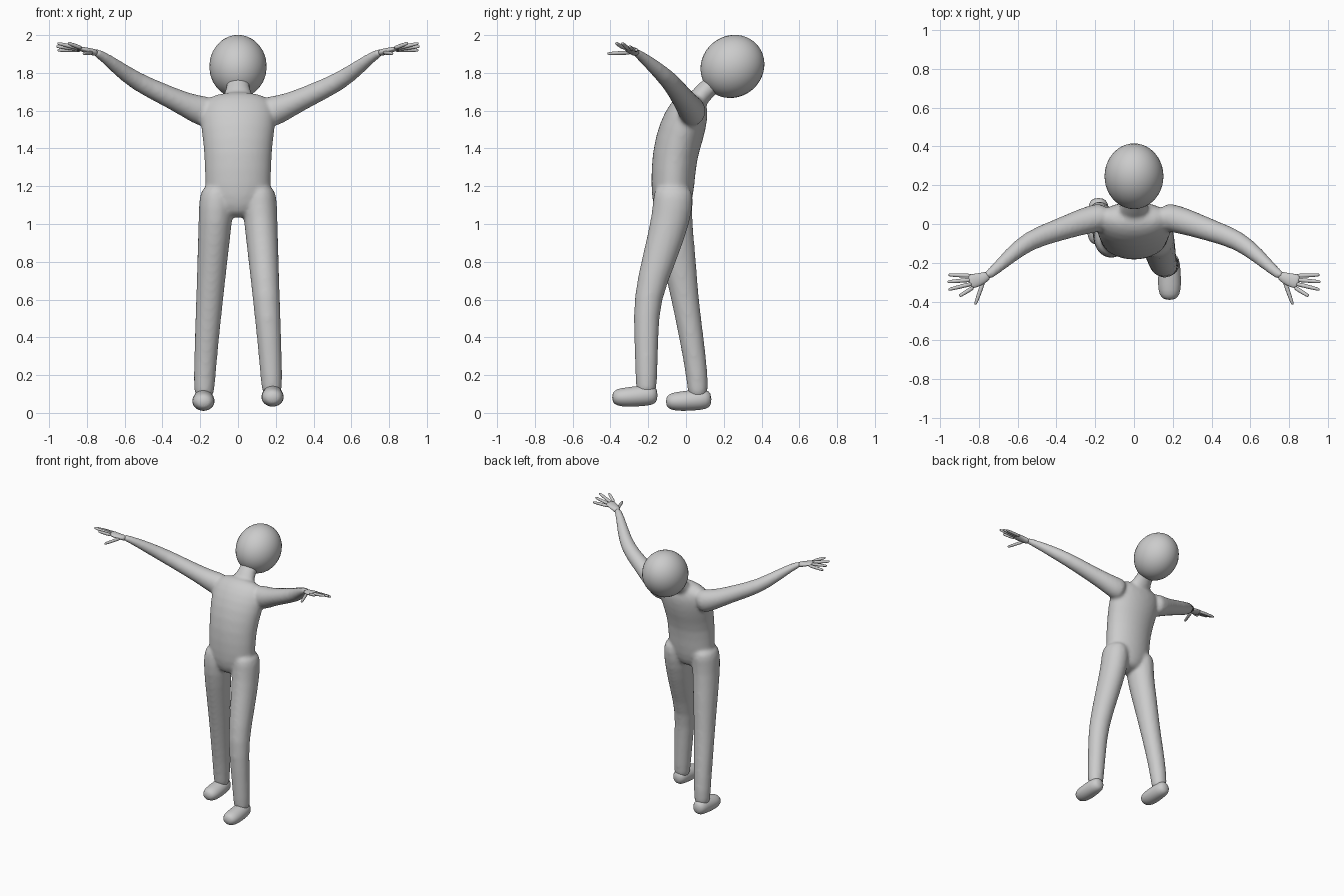
import bpy, bmesh, math
from mathutils import Vector

cube = bpy.data.objects.get("Cube")
if cube:
    bpy.data.objects.remove(cube)

grey = bpy.data.materials.new("plain_grey")
grey.use_nodes = True
grey.diffuse_color = (0.6, 0.6, 0.6, 1)
grey.node_tree.nodes["Principled BSDF"].inputs["Base Color"].default_value = (0.6, 0.6, 0.6, 1)

X, Z = Vector((1, 0, 0)), Vector((0, 0, 1))
SIDES = 16


def loft(bm, rings, ref):
    """Closed tube through rings of (centre, radius along ref, other radius)."""
    points = [Vector(r[0]) for r in rings]
    loops = []
    for i, (centre, a, b) in enumerate(rings):
        before, after = points[max(i - 1, 0)], points[min(i + 1, len(points) - 1)]
        tangent = (after - before).normalized()
        u = (ref - tangent * ref.dot(tangent)).normalized()
        v = tangent.cross(u)
        loop = []
        for k in range(SIDES):
            t = math.tau * k / SIDES
            loop.append(bm.verts.new(points[i] + u * a * math.cos(t) + v * b * math.sin(t)))
        loops.append(loop)
    for low, high in zip(loops, loops[1:]):
        for k in range(SIDES):
            n = (k + 1) % SIDES
            bm.faces.new((low[k], low[n], high[n], high[k]))
    bm.faces.new(loops[0][::-1])
    bm.faces.new(loops[-1])


def finish(bm, name, levels=1):
    bmesh.ops.recalc_face_normals(bm, faces=bm.faces)
    for face in bm.faces:
        face.smooth = True
    mesh = bpy.data.meshes.new(name)
    bm.to_mesh(mesh)
    bm.free()
    mesh.materials.append(grey)
    obj = bpy.data.objects.new(name, mesh)
    bpy.context.collection.objects.link(obj)
    if levels:
        obj.modifiers.new("soft", "SUBSURF").levels = levels
        obj.modifiers["soft"].render_levels = levels
    return obj


body = bmesh.new()

# Torso, leaning back at the shoulders
torso = [(-.07, 1.03, .06, .07), (-.075, 1.1, .16, .105), (-.07, 1.2, .182, .118),
         (-.063, 1.36, .178, .122), (-.022, 1.5, .2, .128), (.015, 1.6, .205, .11),
         (.04, 1.65, .18, .085), (.06, 1.685, .12, .045)]
loft(body, [((0, y, z), a, b) for y, z, a, b in torso], X)

# Neck
loft(body, [((0, .05, 1.64), .1, .06), ((0, .09, 1.695), .07, .052),
            ((0, .13, 1.73), .06, .052), ((0, .2, 1.79), .07, .06)], X)

# Legs in a walking pose: forward left, rear right
for side, knee, ankle, low in ((1, -.21, -.21, .08), (-1, -.005, .063, .06)):
    middle = (-.07 + knee) / 2
    loft(body, [((side * .115, -.065, 1.21), .07, .095), ((side * .115, -.068, 1.14), .094, .11),
                ((side * .118, -.075, 1.04), .092, .106), ((side * .135, middle, .82), .082, .092),
                ((side * .15, knee, .6), .073, .073), ((side * .165, (knee + ankle) / 2, .4), .066, .066),
                ((side * .178, ankle, .17), .058, .058), ((side * .18, ankle, low), .054, .054)], X)

# Arms reaching up and forward
for side in (1, -1):
    arm = [(.13, .045, 1.585, .085, .07), (.2, .03, 1.6, .082, .075), (.28, .008, 1.633, .064, .068),
           (.4, -.035, 1.69, .056, .058), (.54, -.082, 1.755, .05, .052),
           (.64, -.165, 1.83, .04, .041), (.73, -.25, 1.9, .025, .027), (.77, -.275, 1.915, .02, .026)]
    loft(body, [((side * x, y, z), a, b) for x, y, z, a, b in arm], Z)

# Blend torso, neck and limbs into one skin
skin = finish(body, "body")
remesh = skin.modifiers.new("blend", "REMESH")
remesh.mode = "VOXEL"
remesh.voxel_size = .011
remesh.use_smooth_shade = True
relax = skin.modifiers.new("relax", "SMOOTH")
relax.factor = .5
relax.iterations = 10

# Head
bm = bmesh.new()
bmesh.ops.create_uvsphere(bm, u_segments=32, v_segments=20, radius=1)
head = finish(bm, "head", 0)
head.scale = (.152, .162, .174)
head.rotation_euler.x = math.radians(-50)
head.location = (0, .246, 1.834)

# Feet
for name, side, heel, floor in (("left_foot", 1, -.15, .03), ("right_foot", -1, .135, .008)):
    bm = bmesh.new()
    foot = [(0, .065, .025, .03), (.025, .065, .053, .055), (.09, .06, .058, .056),
            (.16, .053, .062, .053), (.215, .052, .055, .047), (.242, .052, .028, .025)]
    loft(bm, [((side * .183, heel - d, floor + z), a, b) for d, z, a, b in foot], X)
    finish(bm, name)

# Hands: flat palm, four fingers and a thumb
tips = [(.9, -.372, 1.958), (.957, -.338, 1.957), (.962, -.298, 1.94), (.957, -.262, 1.92)]
for name, side in (("left_hand", 1), ("right_hand", -1)):
    bm = bmesh.new()
    palm = [(.745, -.262, 1.903, .02, .023), (.78, -.28, 1.914, .017, .03),
            (.82, -.292, 1.924, .014, .038), (.852, -.3, 1.932, .01, .036)]
    loft(bm, [((side * x, y, z), a, b) for x, y, z, a, b in palm], Z)
    digits = [(Vector((.825, -.296 + (i - 1.5) * .019, 1.93 - i * .003)), Vector(tip))
              for i, tip in enumerate(tips)]
    digits.append((Vector((.772, -.285, 1.908)), Vector((.818, -.416, 1.902))))
    for root, tip in digits:
        rings = []
        for t, r in ((0, .012), (.5, .0105), (.92, .009), (1, .005)):
            p = root.lerp(tip, t)
            rings.append(((side * p.x, p.y, p.z), r, r))
        loft(bm, rings, Z)
    finish(bm, name)
